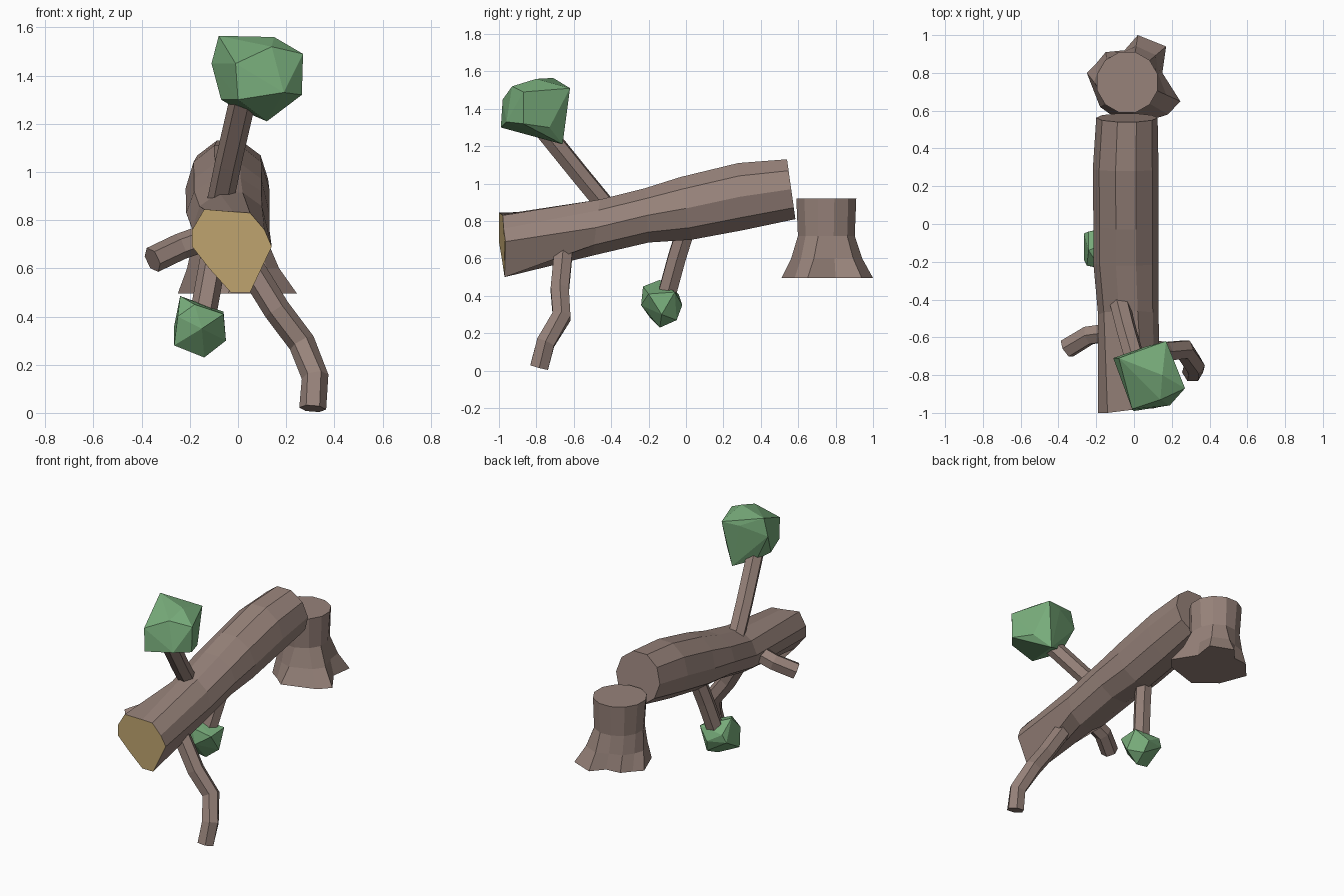
import bpy, bmesh
from math import sin, cos, pi
from mathutils import Vector

if "Cube" in bpy.data.objects:
    bpy.data.objects.remove(bpy.data.objects["Cube"])


def material(name, rgb):
    m = bpy.data.materials.new(name)
    m.diffuse_color = (*rgb, 1)
    m.use_nodes = True
    m.node_tree.nodes["Principled BSDF"].inputs["Base Color"].default_value = m.diffuse_color
    return m


BARK = material("bark", (0.31, 0.225, 0.195))
LEAF = material("leaf", (0.19, 0.42, 0.20))
WOOD = material("cut_wood", (0.56, 0.40, 0.17))


def finish(name, bm, *mats):
    bmesh.ops.recalc_face_normals(bm, faces=bm.faces)
    me = bpy.data.meshes.new(name)
    bm.to_mesh(me)
    bm.free()
    for m in mats:
        me.materials.append(m)
    ob = bpy.data.objects.new(name, me)
    bpy.context.collection.objects.link(ob)
    return ob


def loft(name, rings, *mats):
    """Skin a list of equal-length rings; a second material goes on the first cap."""
    bm = bmesh.new()
    vr = [[bm.verts.new(p) for p in r] for r in rings]
    n = len(vr[0])
    for a, b in zip(vr, vr[1:]):
        for i in range(n):
            j = (i + 1) % n
            bm.faces.new((a[i], a[j], b[j], b[i]))
    cap = bm.faces.new(vr[0])
    cap.material_index = len(mats) - 1
    bm.faces.new(vr[-1])
    return finish(name, bm, *mats)


def branch(name, path, r):
    """Six-sided tube along a path."""
    pts = [Vector(p) for p in path]
    rings = []
    for i, p in enumerate(pts):
        t = (pts[min(i + 1, len(pts) - 1)] - pts[max(i - 1, 0)]).normalized()
        ref = Vector((0, 1, 0)) if abs(t.y) < 0.8 else Vector((1, 0, 0))
        u = t.cross(ref).normalized()
        v = t.cross(u)
        rings.append([p + r * (u * cos(k * pi / 3) + v * sin(k * pi / 3)) for k in range(6)])
    return loft(name, rings, BARK)


def foliage(name, pts):
    """Faceted clump wrapped round a few points."""
    bm = bmesh.new()
    for p in pts:
        bm.verts.new(p)
    res = bmesh.ops.convex_hull(bm, input=bm.verts)
    loose = [v for v in bm.verts if not v.link_faces]
    bmesh.ops.delete(bm, geom=loose, context='VERTS')
    return finish(name, bm, LEAF)


# Fallen trunk: splintered front ring, then tilted ten-sided rings
front = [(.14, -.965, .69), (.11, -.975, .76), (.05, -.98, .83), (-.02, -.985, .835),
         (-.14, -1, .845), (-.19, -1, .76), (-.19, -1, .69), (-.12, -.985, .60),
         (-.03, -.97, .50), (.05, -.97, .50)]
trunk_rings = [front]
# top y, top z, bottom y, bottom z, left x, right x
for ty, tz, by, bz, xl, xr in [(-.46, .915, -.50, .615, -.19, .13),
                               (-.22, .975, -.20, .685, -.215, .13),
                               (-.03, 1.035, .03, .70, -.215, .13),
                               (.28, 1.11, .30, .75, -.218, .13),
                               (.54, 1.13, .585, .81, -.20, .125)]:
    ring = []
    for k in range(10):
        a = k * pi / 5
        s = sin(a) / sin(2 * pi / 5)
        f = (1 + s) / 2
        ring.append(((xl + xr) / 2 + (xr - xl) / 2 * cos(a),
                     by + (ty - by) * f, bz + (tz - bz) * f))
    trunk_rings.append(ring)
loft("trunk", trunk_rings, BARK, WOOD)

# Stump with flared roots: twelve sides, foot outline given per side
foot = [(.15, .80), (.17, .94), (.02, 1.0), (-.05, .92), (-.15, .91), (-.20, .85),
        (-.25, .80), (-.18, .62), (-.11, .57), (-.04, .51), (.18, .58), (.245, .65)]
cx, cy = -.035, .75
stump_rings = []
for z, r, flare in [(.92, .166, 0), (.72, .15, .07), (.60, .15, .45), (.495, .15, 1)]:
    ring = []
    for k, (fx, fy) in enumerate(foot):
        a = (k + .5) * pi / 6
        x, y = cx + r * cos(a), cy + r * sin(a)
        ring.append((x + (fx - x) * flare, y + (fy - y) * flare, z))
    stump_rings.append(ring)
loft("stump", stump_rings, BARK)

# Branches
branch("upper_branch", [(-.075, -.42, .87), (-.04, -.56, 1.04), (.02, -.77, 1.30)], .055)
branch("front_leg_branch", [(.03, -.655, .64), (.16, -.675, .43), (.265, -.665, .29),
                            (.32, -.75, .15), (.31, -.785, .018)], .056)
branch("side_branch", [(-.10, -.57, .74), (-.24, -.59, .69), (-.355, -.66, .635)], .055)
branch("lower_branch", [(-.08, .0, .76), (-.11, -.05, .60), (-.15, -.11, .38)], .055)

# Foliage clumps
foliage("upper_foliage", [(-.08, -.71, 1.565), (.15, -.80, 1.56), (.27, -.87, 1.49),
                          (.265, -.87, 1.32), (.12, -.66, 1.21), (.17, -.62, 1.51),
                          (-.11, -.71, 1.45), (-.07, -.80, 1.30), (0, -.99, 1.30),
                          (.19, -.96, 1.33), (-.01, -.98, 1.45), (.14, -.93, 1.52),
                          (-.02, -.72, 1.27), (.06, -.65, 1.50), (.21, -.73, 1.30)])
foliage("lower_foliage", [(-.24, -.14, .485), (-.18, -.23, .45), (-.06, -.06, .42),
                          (-.05, -.13, .30), (-.14, -.14, .23), (-.12, -.05, .27),
                          (-.265, -.19, .28), (-.265, -.05, .36), (-.15, -.24, .35),
                          (-.14, -.02, .35), (-.06, -.20, .41), (-.25, -.22, .40),
                          (-.24, -.04, .41)])
